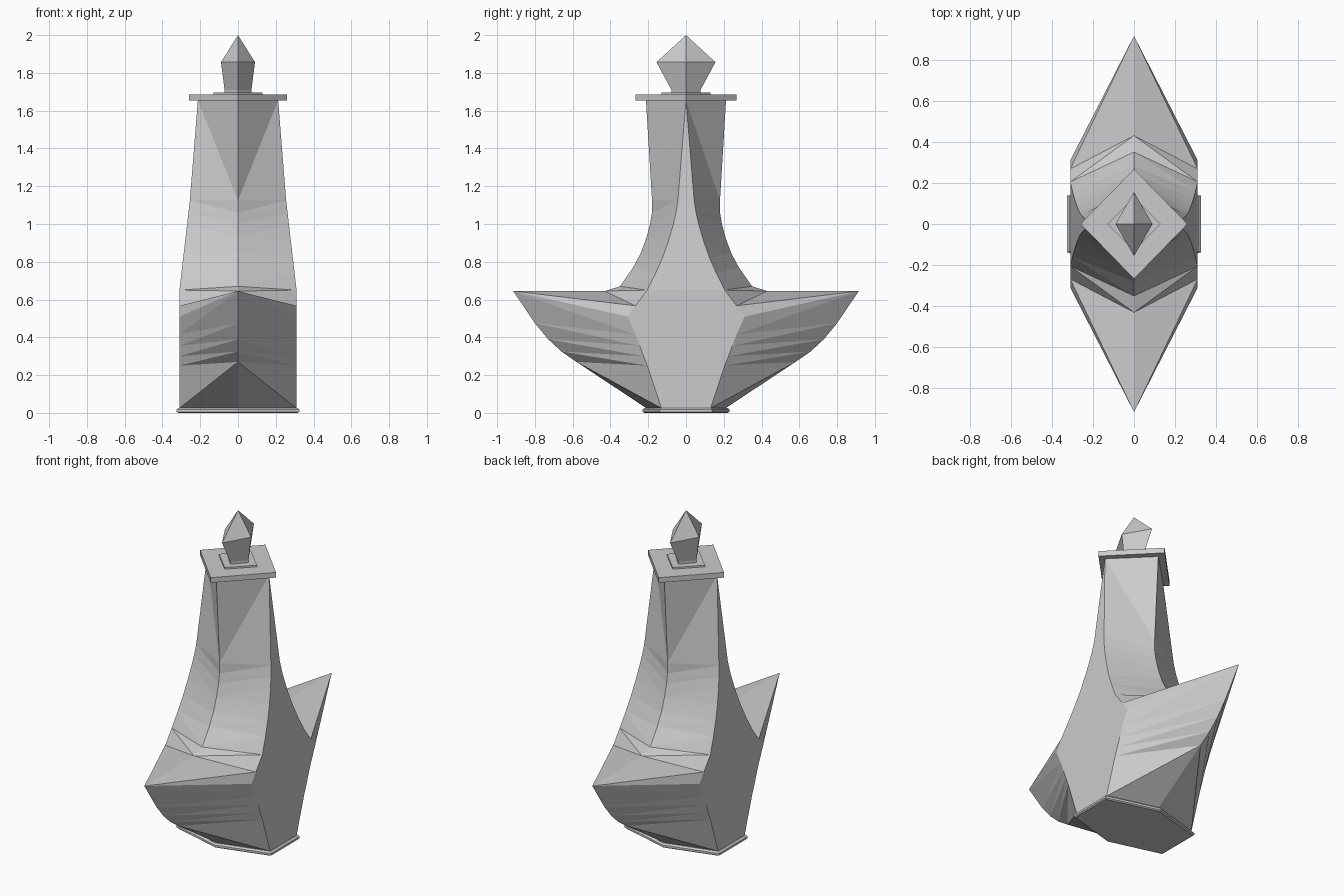
import bpy, bmesh

cube = bpy.data.objects.get("Cube")
if cube:
    bpy.data.objects.remove(cube, do_unlink=True)

grey = bpy.data.materials.new("plain grey")
grey.use_nodes = True
colour = (0.6, 0.6, 0.6, 1)
grey.diffuse_color = colour
grey.node_tree.nodes["Principled BSDF"].inputs["Base Color"].default_value = colour


def hexagon(ridge_y, ridge_z, side_x, side_y, side_z):
    """Six-cornered ring: a ridge front and back, a flat panel on each side."""
    return [(0, -ridge_y, ridge_z), (side_x, -side_y, side_z),
            (side_x, side_y, side_z), (0, ridge_y, ridge_z),
            (-side_x, side_y, side_z), (-side_x, -side_y, side_z)]


def diamond(x, y, z):
    return [(0, -y, z), (x, 0, z), (0, y, z), (-x, 0, z)]


def loft(name, rings, triangulated=False):
    """Join rings into a closed solid; slanted quads split ridge to side."""
    bm = bmesh.new()
    loops = [[bm.verts.new(p) for p in ring] for ring in rings]
    n = len(loops[0])
    for k, (low, high) in enumerate(zip(loops, loops[1:])):
        for i in range(n):
            j = (i + 1) % n
            a, b, c, d = low[i], low[j], high[j], high[i]
            if not triangulated or i % 3 == 1:
                bm.faces.new((a, b, c, d))
            elif (i % 3 == 0) == (k < WING_RING):
                bm.faces.new((a, b, d))
                bm.faces.new((b, c, d))
            else:
                bm.faces.new((a, b, c))
                bm.faces.new((a, c, d))
    bm.faces.new(loops[0][::-1])
    bm.faces.new(loops[-1])
    bmesh.ops.remove_doubles(bm, verts=bm.verts, dist=0.0005)
    bmesh.ops.recalc_face_normals(bm, faces=bm.faces)
    mesh = bpy.data.meshes.new(name)
    bm.to_mesh(mesh)
    bm.free()
    mesh.materials.append(grey)
    obj = bpy.data.objects.new(name, mesh)
    bpy.context.collection.objects.link(obj)
    return obj


# Bottle body: ridge y, ridge z, side y, side z from the foot to the neck
WING_RING = 5
profile = [
    (0.21, 0.025, 0.13, 0.025),
    (0.58, 0.27, 0.205, 0.25),
    (0.66, 0.325, 0.225, 0.30),
    (0.73, 0.39, 0.245, 0.355),
    (0.80, 0.475, 0.268, 0.415),
    (0.915, 0.645, 0.31, 0.51),
    (0.43, 0.645, 0.268, 0.567),
    (0.35, 0.67, 0.205, 0.65),
    (0.28, 0.77, 0.16, 0.74),
    (0.24, 0.845, 0.125, 0.82),
    (0.21, 0.925, 0.093, 0.91),
    (0.19, 1.0, 0.067, 1.0),
    (0.18, 1.06, 0.053, 1.06),
    (0.18, 1.125, 0.043, 1.125),
    (0.212, 1.655, 0.0, 1.655),
]


def side_x(z):
    """Half width: straight below, then tapering in two steps."""
    if z <= 0.65:
        return 0.31
    if z <= 1.125:
        return 0.31 - (z - 0.65) * 0.116
    return 0.255 - (z - 1.125) * 0.08


loft("bottle_body", [hexagon(ry, rz, side_x(sz), sy, sz)
                     for ry, rz, sy, sz in profile], triangulated=True)

# Foot rim with a slightly swollen edge
loft("foot_rim", [hexagon(0.215 + g, z, 0.311 + g, 0.13 + g * 0.6, z)
                  for g, z in ((0.006, 0), (0.014, 0.006), (0.014, 0.018), (0.004, 0.027))])

# Collar plates at the top of the neck
loft("collar_plate", [diamond(0.26, 0.267, z) for z in (1.653, 1.685)])
loft("stopper_washer", [diamond(0.13, 0.13, z) for z in (1.683, 1.695)])

# Faceted stopper
loft("stopper", [diamond(0.07, 0.075, 1.69), diamond(0.071, 0.077, 1.71),
                 diamond(0.09, 0.156, 1.857), diamond(0.0001, 0.0001, 2.0)])
